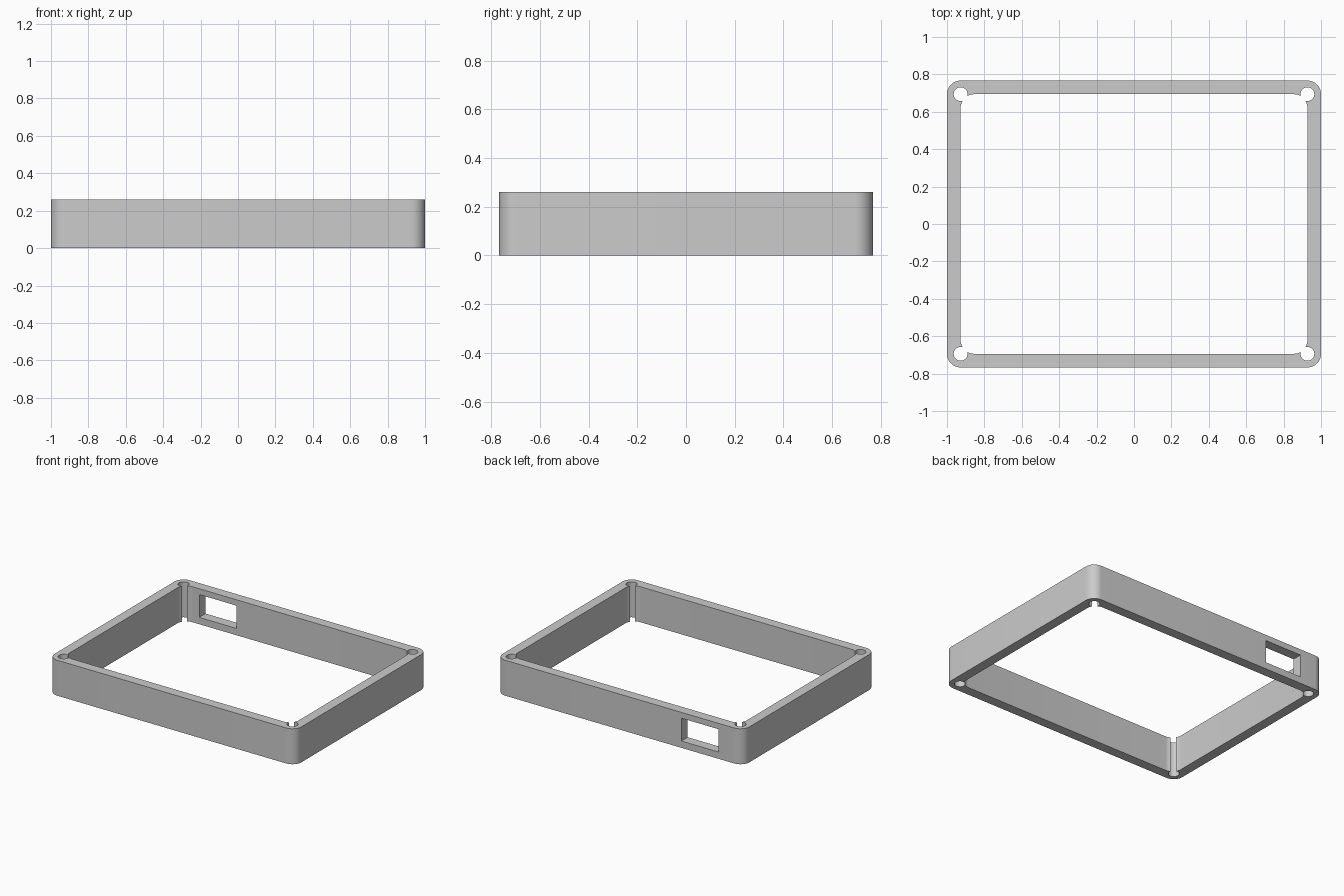
import bpy
import bmesh
import math

HALF_X, HALF_Y, HEIGHT = 1.0, 0.767, 0.26
WALL = 0.073          # wall thickness, also the corner radius
HOLE_RADIUS = 0.037

if "Cube" in bpy.data.objects:
    bpy.data.objects.remove(bpy.data.objects["Cube"])

grey = bpy.data.materials.new("plain grey")
grey.use_nodes = True
grey.diffuse_color = (0.6, 0.6, 0.6, 1)
grey.node_tree.nodes["Principled BSDF"].inputs["Base Color"].default_value = (0.6, 0.6, 0.6, 1)


def make_object(name, bm):
    mesh = bpy.data.meshes.new(name)
    bm.to_mesh(mesh)
    bm.free()
    mesh.materials.append(grey)
    obj = bpy.data.objects.new(name, mesh)
    bpy.context.collection.objects.link(obj)
    return obj


def box(name, low, high, radius=0):
    """Box between two corners, with optional rounded vertical edges."""
    bm = bmesh.new()
    bmesh.ops.create_cube(bm, size=1)
    for v in bm.verts:
        v.co = [low[i] if v.co[i] < 0 else high[i] for i in range(3)]
    if radius:
        upright = [e for e in bm.edges if abs(e.verts[0].co.z - e.verts[1].co.z) > 0.01]
        bmesh.ops.bevel(bm, geom=upright, offset=radius, segments=12,
                        profile=0.5, affect='EDGES')
    return make_object(name, bm)


def cylinder(name, x, y):
    bm = bmesh.new()
    bmesh.ops.create_cone(bm, cap_ends=True, segments=48, radius1=HOLE_RADIUS,
                          radius2=HOLE_RADIUS, depth=1)
    bmesh.ops.translate(bm, verts=bm.verts, vec=(x, y, HEIGHT / 2))
    return make_object(name, bm)


def cut(target, cutter):
    mod = target.modifiers.new("cut", 'BOOLEAN')
    mod.operation = 'DIFFERENCE'
    mod.solver = 'EXACT'
    mod.object = cutter
    bpy.context.view_layer.objects.active = target
    bpy.ops.object.modifier_apply(modifier=mod.name)
    bpy.data.objects.remove(cutter)


# Frame wall with rounded corners, open at the top and bottom
frame = box("enclosure_frame", (-HALF_X, -HALF_Y, 0), (HALF_X, HALF_Y, HEIGHT), WALL)
inner_x, inner_y = HALF_X - WALL, HALF_Y - WALL
cut(frame, box("cavity_cutter", (-inner_x, -inner_y, -0.1),
               (inner_x, inner_y, HEIGHT + 0.1), WALL))

# Screw holes in the corners, breaking through into the cavity
for sx in (-1, 1):
    for sy in (-1, 1):
        cut(frame, cylinder("screw_hole_cutter", sx * inner_x, sy * inner_y))

# Rectangular port opening in the back wall
cut(frame, box("port_cutter", (-0.8, inner_y - 0.1, 0.05), (-0.5, HALF_Y + 0.1, 0.217)))

bpy.ops.object.select_all(action='DESELECT')
frame.select_set(True)
bpy.context.view_layer.objects.active = frame
bpy.ops.object.shade_smooth_by_angle(angle=math.radians(30))
